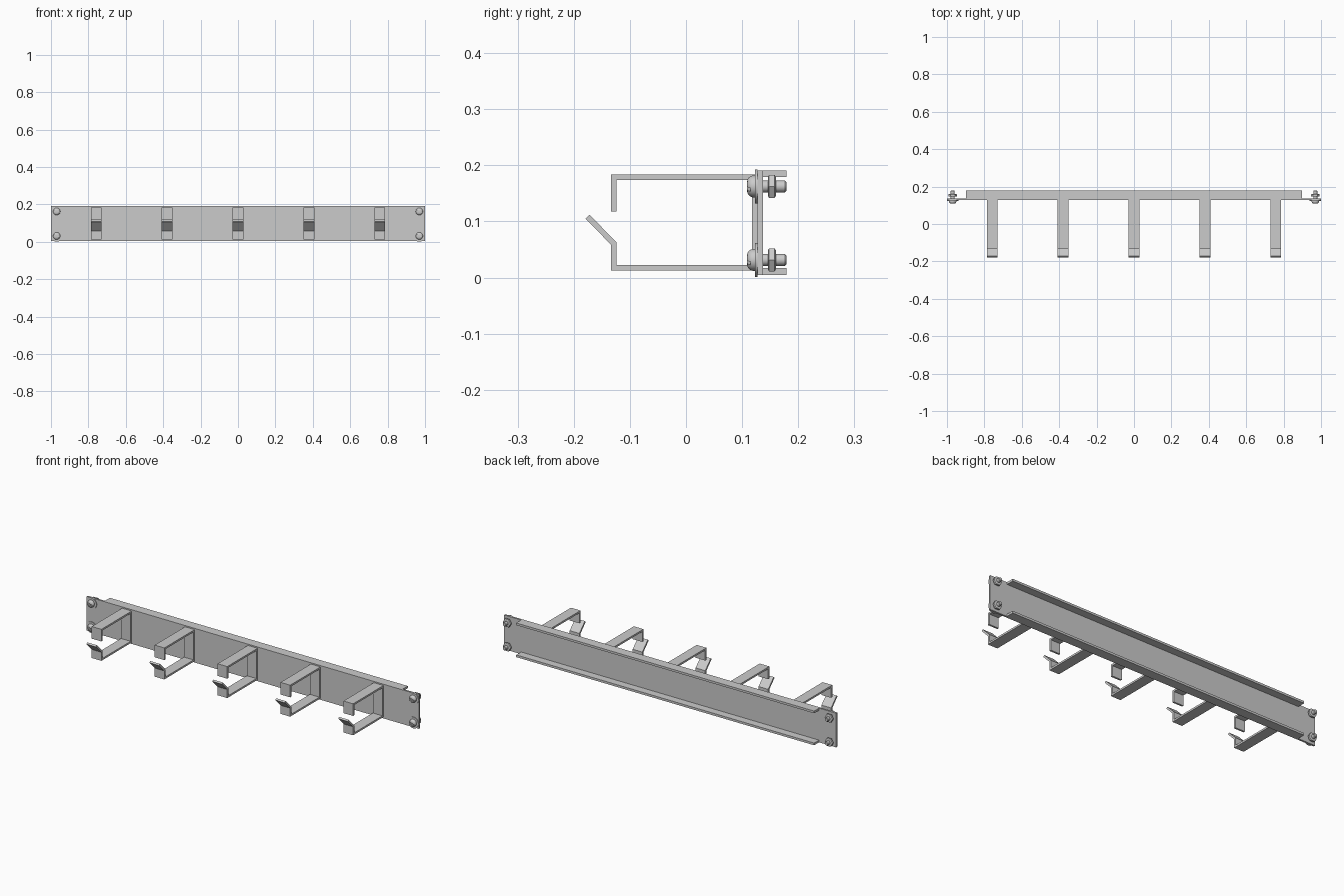
import bpy, bmesh, math
from mathutils import Matrix, Vector

if "Cube" in bpy.data.objects:
    bpy.data.objects.remove(bpy.data.objects["Cube"])


def make_object(name, bm, smooth=False):
    bmesh.ops.recalc_face_normals(bm, faces=bm.faces)
    mesh = bpy.data.meshes.new(name)
    bm.to_mesh(mesh)
    bm.free()
    ob = bpy.data.objects.new(name, mesh)
    bpy.context.collection.objects.link(ob)
    if smooth:
        bpy.ops.object.select_all(action='DESELECT')
        ob.select_set(True)
        bpy.context.view_layer.objects.active = ob
        bpy.ops.object.shade_smooth_by_angle(angle=math.radians(35))
    return ob


def extrude_x(name, profile, x0, x1):
    """Extrude a closed (y, z) profile along x."""
    bm = bmesh.new()
    face = bm.faces.new([bm.verts.new((x0, y, z)) for y, z in profile])
    out = bmesh.ops.extrude_face_region(bm, geom=[face])
    verts = [g for g in out['geom'] if isinstance(g, bmesh.types.BMVert)]
    bmesh.ops.translate(bm, vec=(x1 - x0, 0, 0), verts=verts)
    return make_object(name, bm)


def lathe(name, profile, x, z, sides=24, smooth=True):
    """Turn an (r, y) profile about an axis along y through (x, z)."""
    bm = bmesh.new()
    rings = [[bm.verts.new((x + r * math.cos(2 * math.pi * i / sides), y,
                            z + r * math.sin(2 * math.pi * i / sides)))
              for i in range(sides)] for r, y in profile]
    for a, b in zip(rings, rings[1:]):
        for i in range(sides):
            j = (i + 1) % sides
            bm.faces.new((a[i], a[j], b[j], b[i]))
    bm.faces.new(rings[0])
    bm.faces.new(rings[-1])
    return make_object(name, bm, smooth)


def rect(y0, y1, z0, z1):
    return [(y0, z0), (y1, z0), (y1, z1), (y0, z1)]


# Rack panel with folded stiffening flanges
Z0, Z1 = 0.005, 0.191
extrude_x("panel", rect(0.127, 0.137, Z0, Z1), -1, 1)
extrude_x("top_flange", rect(0.137, 0.179, Z1 - 0.012, Z1), -0.897, 0.897)
extrude_x("bottom_flange", rect(0.137, 0.179, Z0, Z0 + 0.012), -0.897, 0.897)

# Open cable rings, bent from one strip
ring = [(-0.134, 0.118), (-0.134, 0.184), (0.127, 0.184), (0.127, 0.0125),
        (-0.134, 0.0125), (-0.134, 0.059), (-0.179, 0.105), (-0.172, 0.112),
        (-0.124, 0.063), (-0.124, 0.0225), (0.118, 0.0225), (0.118, 0.174),
        (-0.124, 0.174), (-0.124, 0.118)]
for n in range(-2, 3):
    x = n * 0.379
    extrude_x(f"cable_ring_{n + 3}", ring, x - 0.029, x + 0.029)

# Corner fasteners: slotted screw, washer and hex nut
head = [(0.0195, 0.123), (0.0195, 0.119), (0.0185, 0.1155),
        (0.016, 0.112), (0.012, 0.1095), (0.005, 0.1085)]
n = 0
for sx in (-1, 1):
    for z in (0.0315, 0.1625):
        n += 1
        x = sx * 0.9695
        lathe(f"washer_{n}", [(0.0305, 0.127), (0.0305, 0.123)], x, z, 32)
        screw_head = lathe(f"screw_head_{n}", head, x, z)
        lathe(f"screw_shaft_{n}", [(0.0105, 0.123), (0.0105, 0.176),
                                   (0.008, 0.179)], x, z)
        lathe(f"hex_nut_{n}", [(0.020, 0.146), (0.0235, 0.148),
                               (0.0235, 0.158), (0.020, 0.160)], x, z, 6, False)
        # Driver slot cut across the head
        bm = bmesh.new()
        bmesh.ops.create_cube(bm, size=1, matrix=(
            Matrix.Translation(Vector((x, 0.108, z)))
            @ Matrix.Rotation(math.radians(20), 4, 'Y')
            @ Matrix.Diagonal((0.06, 0.014, 0.006, 1))))
        cutter = make_object(f"slot_cutter_{n}", bm)
        cutter.hide_render = True
        cutter.hide_viewport = True
        cut = screw_head.modifiers.new("slot", 'BOOLEAN')
        cut.operation = 'DIFFERENCE'
        cut.solver = 'EXACT'
        cut.object = cutter
